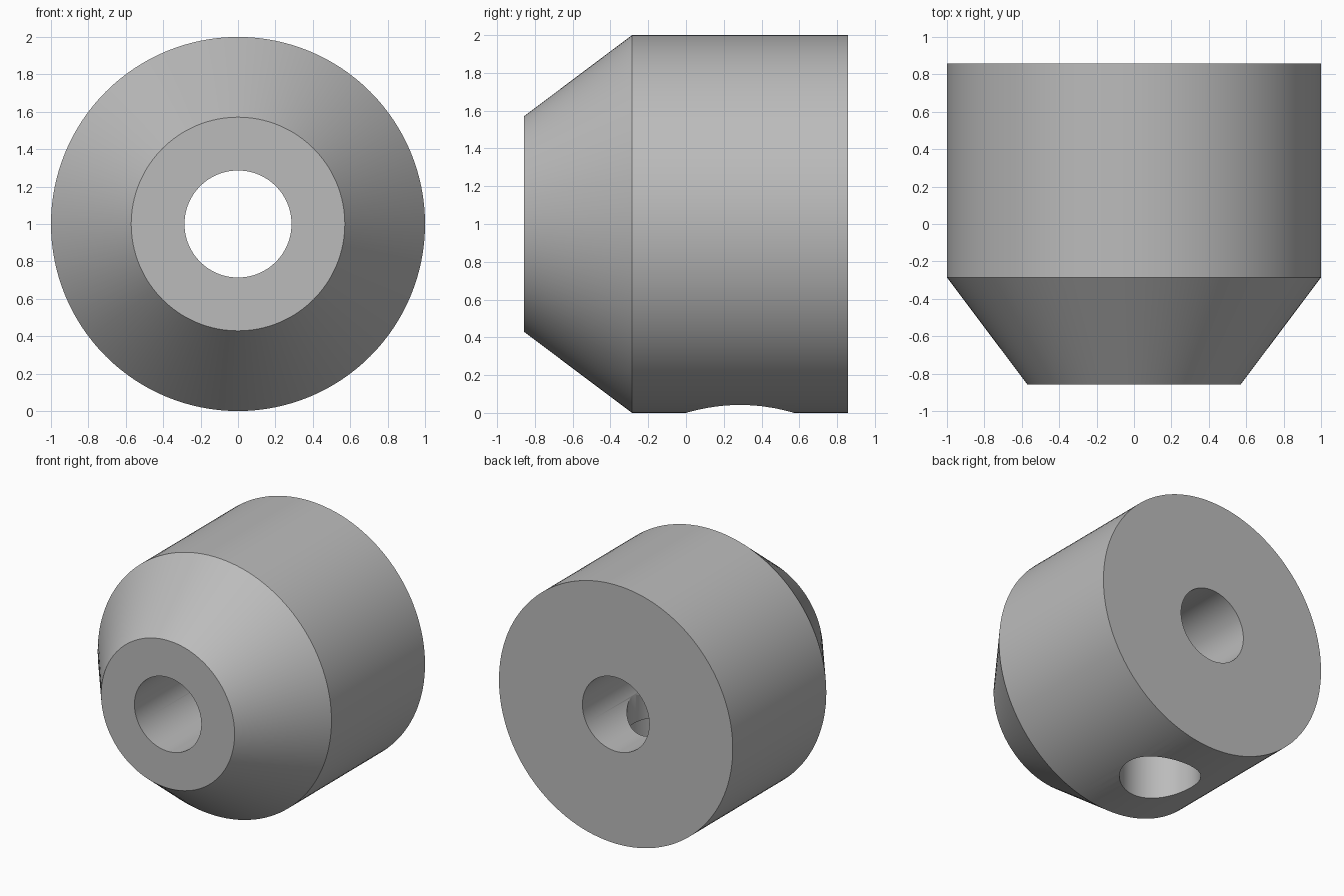
import bpy, bmesh, math
from mathutils import Matrix

cube = bpy.data.objects.get("Cube")
if cube:
    bpy.data.objects.remove(cube, do_unlink=True)

SEGMENTS = 128
BORE_R = 0.286
HOLE_Y = 0.286

# One plain grey finish
grey = bpy.data.materials.new("plain_grey")
grey.use_nodes = True
colour = (0.5, 0.5, 0.5, 1)
grey.diffuse_color = colour
grey.node_tree.nodes["Principled BSDF"].inputs["Base Color"].default_value = colour


def lathe(name, profile, closed, matrix):
    """Turn a (radius, height) profile about z, then place it with matrix."""
    bm = bmesh.new()
    verts = [bm.verts.new((r, 0, h)) for r, h in profile]
    pairs = list(zip(verts, verts[1:]))
    if closed:
        pairs.append((verts[-1], verts[0]))
    edges = [bm.edges.new(p) for p in pairs]
    bmesh.ops.spin(bm, geom=verts + edges, cent=(0, 0, 0), axis=(0, 0, 1),
                   angle=math.tau, steps=SEGMENTS, use_merge=True)
    bmesh.ops.remove_doubles(bm, verts=bm.verts, dist=1e-5)
    if not closed:
        bmesh.ops.holes_fill(bm, edges=[e for e in bm.edges if e.is_boundary], sides=0)
    bmesh.ops.transform(bm, matrix=matrix, verts=bm.verts)
    bmesh.ops.recalc_face_normals(bm, faces=bm.faces)
    mesh = bpy.data.meshes.new(name)
    bm.to_mesh(mesh)
    bm.free()
    mesh.materials.append(grey)
    obj = bpy.data.objects.new(name, mesh)
    bpy.context.collection.objects.link(obj)
    return obj


# Knob body: cylinder with tapered front and through bore, axis along y
body_profile = [(BORE_R, -0.857), (1, -0.857), (1, 0.286), (0.571, 0.857), (BORE_R, 0.857)]
body = lathe("knob_body", body_profile, True,
             Matrix.Translation((0, 0, 1)) @ Matrix.Rotation(math.pi / 2, 4, "X"))

# Stepped screw hole from the underside into the bore
hole_profile = [(0.286, -0.2), (0.286, 0.643), (0.25, 0.643), (0.25, 1)]
cutter = lathe("screw_hole_cutter", hole_profile, False, Matrix.Translation((0, HOLE_Y, 0)))
cutter.hide_render = True

cut = body.modifiers.new("screw_hole", "BOOLEAN")
cut.operation = "DIFFERENCE"
cut.solver = "EXACT"
cut.object = cutter

bpy.ops.object.select_all(action="DESELECT")
body.select_set(True)
bpy.context.view_layer.objects.active = body
bpy.ops.object.modifier_apply(modifier=cut.name)
bpy.data.objects.remove(cutter, do_unlink=True)
bpy.ops.object.shade_smooth_by_angle(angle=math.radians(30))
